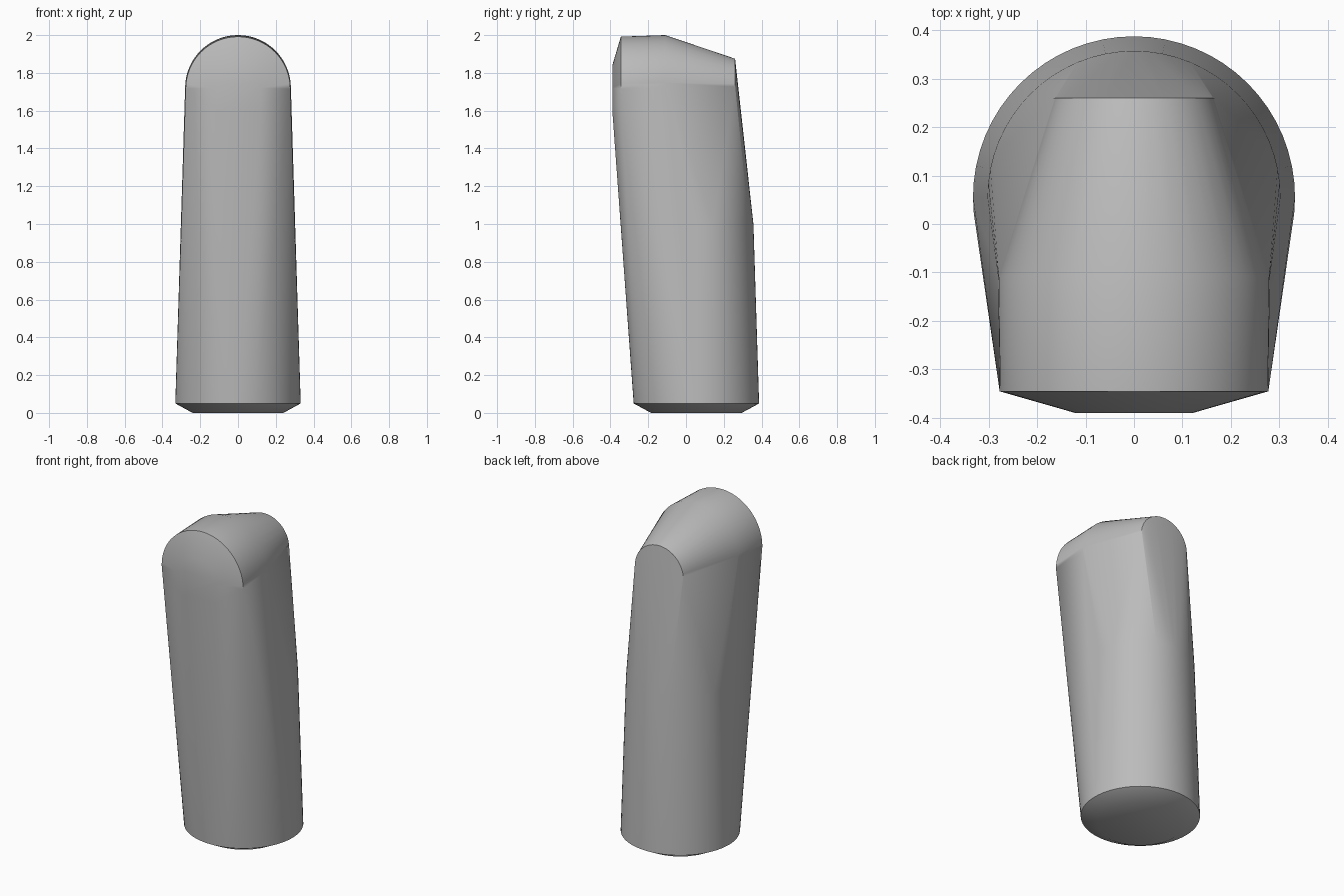
import bpy, bmesh
from math import sin, cos, pi, radians

if "Cube" in bpy.data.objects:
    bpy.data.objects.remove(bpy.data.objects["Cube"])

SEGMENTS = 32


def disc(radius, y, z, half=False):
    """Level ring, or only its rear half."""
    count = SEGMENTS if half else SEGMENTS * 2
    span = pi if half else 2 * pi
    steps = count + 1 if half else count
    return [(radius * cos(span * i / count), y + radius * sin(span * i / count), z)
            for i in range(steps)]


def arch(radius, y, z):
    """Upright half ring facing front."""
    return [(radius * cos(pi * i / SEGMENTS), y, z + radius * sin(pi * i / SEGMENTS))
            for i in range(SEGMENTS + 1)]


# Cross-sections of the limb, from the chamfered foot to the rounded head
points = disc(0.24, 0.055, 0) + disc(0.332, 0.055, 0.05)
points += disc(0.302, 0.055, 1.0, half=True)
points += arch(0.12, -0.39, 1.72) + [(-0.12, -0.39, 1.6), (0.12, -0.39, 1.6)]
points += arch(0.277, -0.345, 1.715)
points += arch(0.28, -0.11, 1.72)
points += arch(0.165, 0.26, 1.71)

# Skin stretched over the cross-sections
bm = bmesh.new()
for p in points:
    bm.verts.new(p)
hull = bmesh.ops.convex_hull(bm, input=bm.verts[:])
loose = [v for v in bm.verts if not v.link_faces]
bmesh.ops.delete(bm, geom=loose, context='VERTS')
bmesh.ops.dissolve_limit(bm, angle_limit=radians(0.3), verts=bm.verts[:], edges=bm.edges[:])
bmesh.ops.recalc_face_normals(bm, faces=bm.faces[:])
mesh = bpy.data.meshes.new("limb")
bm.to_mesh(mesh)
bm.free()
limb = bpy.data.objects.new("limb", mesh)
bpy.context.collection.objects.link(limb)

# Plain grey material
grey = bpy.data.materials.new("plain grey")
grey.use_nodes = True
colour = (0.5, 0.5, 0.5, 1)
grey.diffuse_color = colour
grey.node_tree.nodes["Principled BSDF"].inputs["Base Color"].default_value = colour
mesh.materials.append(grey)

# Smooth skin with crisp arch and foot rims
bpy.context.view_layer.objects.active = limb
limb.select_set(True)
bpy.ops.object.shade_smooth_by_angle(angle=radians(35))
